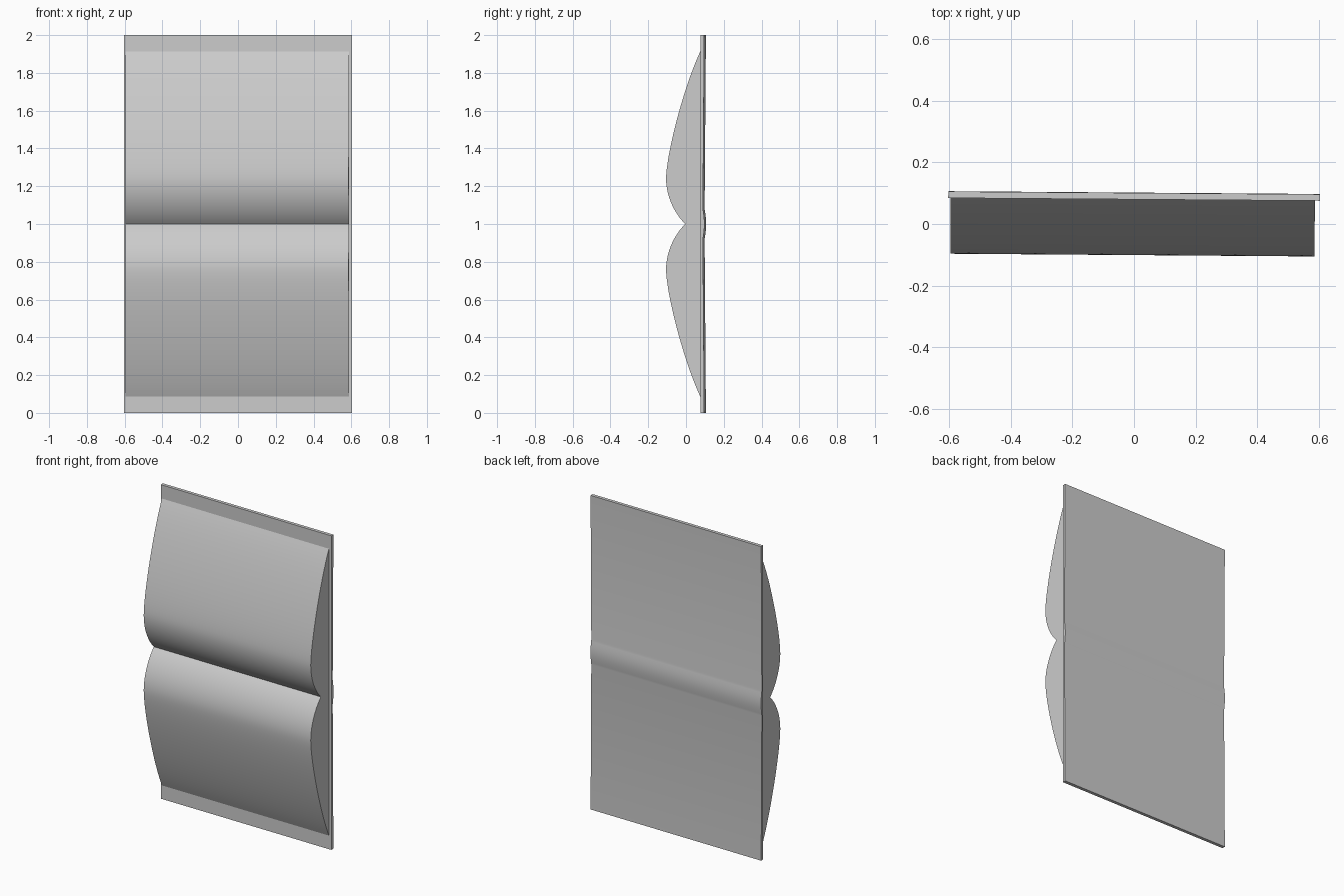
import bpy, bmesh, math
from mathutils import Vector
from mathutils.geometry import interpolate_bezier

if "Cube" in bpy.data.objects:
    bpy.data.objects.remove(bpy.data.objects["Cube"])

TILT = -0.0075  # the open book is turned very slightly about z


def bezier(a, b, c, d, n):
    return [tuple(p)[:2] for p in interpolate_bezier(*[Vector((*q, 0)) for q in (a, b, c, d)], n)]


def extrude_profile(name, profile, x0, x1):
    """Sweep a closed (y, z) profile along x."""
    bm = bmesh.new()
    face = bm.faces.new([bm.verts.new((x0, y, z)) for y, z in profile])
    geom = bmesh.ops.extrude_face_region(bm, geom=[face])["geom"]
    bmesh.ops.translate(bm, vec=(x1 - x0, 0, 0),
                        verts=[g for g in geom if isinstance(g, bmesh.types.BMVert)])
    bmesh.ops.recalc_face_normals(bm, faces=bm.faces)
    mesh = bpy.data.meshes.new(name)
    bm.to_mesh(mesh)
    bm.free()
    obj = bpy.data.objects.new(name, mesh)
    bpy.context.collection.objects.link(obj)
    obj.rotation_euler.z = TILT
    bpy.ops.object.select_all(action='DESELECT')
    obj.select_set(True)
    bpy.context.view_layer.objects.active = obj
    bpy.ops.object.shade_smooth_by_angle(angle=math.radians(30))
    return obj


# Page blocks: a round gutter curve running into a gentle slope to the fore edge
gutter = bezier((0.0, 1.0), (-0.06, 1.06), (-0.101, 1.15), (-0.101, 1.24), 14)
slope = bezier((-0.101, 1.24), (-0.101, 1.36), (-0.012, 1.72), (0.083, 1.92), 18)
upper = gutter + slope[1:] + [(0.084, 1.0)]
extrude_profile("upper_pages", upper, -0.596, 0.587)
extrude_profile("lower_pages", [(y, 2 - z) for y, z in upper], -0.596, 0.587)

# Cover: two thin boards joined by a slightly rounded spine
spine = [(0.094 + 0.008 * math.cos(math.pi / 2 * t / 6), 1 + 0.08 * t / 6) for t in range(-6, 7)]
cover = [(0.08, 2.0), (0.08, 0.0), (0.101, 0.0)] + spine + [(0.101, 2.0)]
extrude_profile("cover", cover, -0.604, 0.604)
